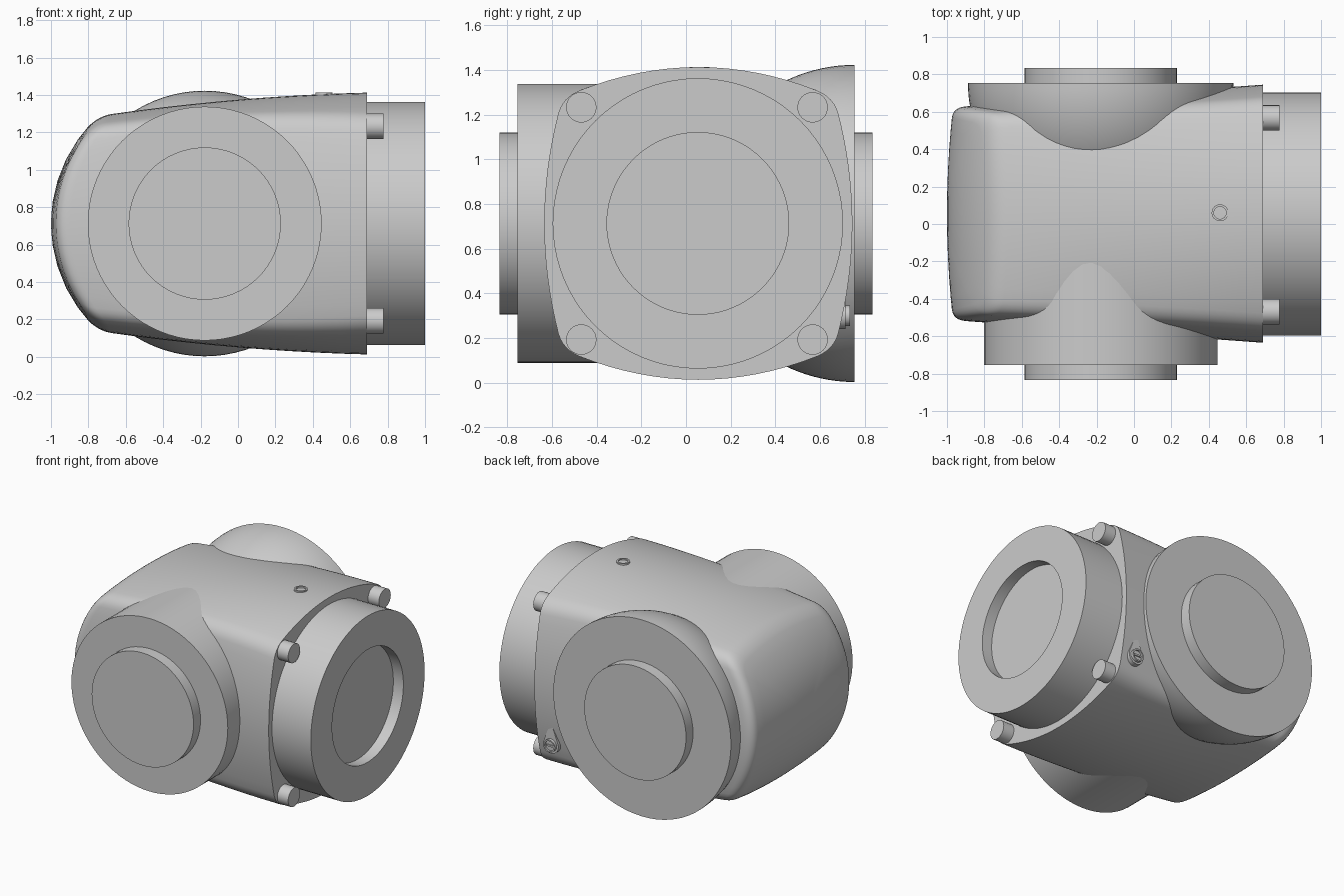
import bpy, bmesh, math
from mathutils import Vector

if "Cube" in bpy.data.objects:
    bpy.data.objects.remove(bpy.data.objects["Cube"])

CY, CZ = 0.055, 0.713      # axis of the body and collar
PX = -0.178                # axis of the side ports

grey = bpy.data.materials.new("plain grey")
grey.diffuse_color = (0.6, 0.6, 0.6, 1)
grey.use_nodes = True
grey.node_tree.nodes["Principled BSDF"].inputs["Base Color"].default_value = grey.diffuse_color


def finish(name, bm, angle=30):
    bmesh.ops.remove_doubles(bm, verts=bm.verts, dist=1e-5)
    bmesh.ops.recalc_face_normals(bm, faces=bm.faces)
    me = bpy.data.meshes.new(name)
    bm.to_mesh(me)
    bm.free()
    me.materials.append(grey)
    ob = bpy.data.objects.new(name, me)
    bpy.context.collection.objects.link(ob)
    me.polygons.foreach_set("use_smooth", [True] * len(me.polygons))
    me.set_sharp_from_angle(angle=math.radians(angle))
    return ob


def skin(bm, rings):
    """Bridge closed loops of points and cap both ends."""
    vs = [[bm.verts.new(p) for p in ring] for ring in rings]
    n = len(vs[0])
    for a, b in zip(vs, vs[1:]):
        for i in range(n):
            j = (i + 1) % n
            bm.faces.new((a[i], a[j], b[j], b[i]))
    bm.faces.new(vs[0])
    bm.faces.new(vs[-1])


def lathe(name, axis, centre, profile, n=64):
    """Revolve (position, radius) pairs about the x, y or z axis."""
    k = "xyz".index(axis)
    rings = []
    for t, r in profile:
        ring = []
        for i in range(n):
            a = 2 * math.pi * i / n
            p = Vector(centre)
            p[k] = t
            p[(k + 1) % 3] += r * math.cos(a)
            p[(k + 2) % 3] += r * math.sin(a)
            ring.append(p)
        rings.append(ring)
    bm = bmesh.new()
    skin(bm, rings)
    return finish(name, bm)


def bezier(a, b, c, t):
    return a * (1 - t) ** 2 + b * 2 * t * (1 - t) + c * t * t


# Body cross-section: bulged square that shrinks towards the left end
def section(x):
    d = 0.69 - x
    hz = 0.70 - 0.0258 * d - 0.0425 * d * d
    hy = 0.69 - 0.073 * d
    crown, bulge = 0.37 - 0.13 * d, 0.26 - 0.05 * d
    zc = hz * 0.8
    for _ in range(8):
        yc = hy - bulge * zc * zc
        zc = hz - crown * yc * yc
    ya, zb = yc - 0.075, zc - 0.07
    top = lambda y: Vector((y, hz - crown * y * y))
    side = lambda z: Vector((hy - bulge * z * z, z))
    q = [top(ya * i / 8) for i in range(8)]
    q += [bezier(top(ya), Vector((yc, zc)), side(zb), i / 6) for i in range(6)]
    q += [side(zb * (1 - i / 8)) for i in range(9)]
    flip = lambda pts, sy, sz: [Vector((p.x * sy, p.y * sz)) for p in pts]
    return (q[:-1] + flip(q[:0:-1], 1, -1)
            + flip(q[:-1], -1, -1) + flip(q[:0:-1], -1, 1))


# Curved left end surface
def end_x(p):
    return -1 + 0.775 - math.sqrt(0.775 ** 2 - p.y ** 2) + 0.1 * p.x ** 2


def place(x, p):
    return Vector((x, CY + p.x, CZ + p.y))


def build_body():
    n = len(section(0))
    columns = []
    for i in range(n):
        x = -0.85
        for _ in range(6):
            edge = section(x)[i]
            x = end_x(edge)
        col = [place(end_x(edge * s), edge * s)
               for s in (0.02, 0.2, 0.4, 0.6, 0.78)]
        inner = place(end_x(edge * 0.9), edge * 0.9)
        xs = x + 0.07
        outer = place(xs, section(xs)[i])
        col += [bezier(inner, place(x, edge), outer, t / 6) for t in range(7)]
        for k in range(1, 11):
            xk = xs + (0.69 - xs) * k / 10
            col.append(place(xk, section(xk)[i]))
        columns.append(col)
    bm = bmesh.new()
    skin(bm, list(zip(*columns)))
    finish("body", bm, 40)


build_body()

# Front port: straight flange and raised disc
lathe("front_flange", "y", (PX, 0, CZ), [(0.0, 0.625), (-0.755, 0.625)], 80)
lathe("front_disc", "y", (PX, 0, CZ), [(-0.74, 0.407), (-0.835, 0.407)])

# Back port: domed flange and raised disc
R = 0.71
dome = [(0.755 - R * math.sin(a), R * math.cos(a))
        for a in (math.radians(42 * i / 14) for i in range(15))]
lathe("back_dome", "y", (PX, 0, CZ), dome, 80)
lathe("back_disc", "y", (PX, 0, CZ), [(0.74, 0.407), (0.835, 0.407)])

# Right collar with a shallow round recess
lathe("collar", "x", (0, CY - 0.002, CZ),
      [(0.62, 0.65), (1.0, 0.65), (1.0, 0.407), (0.92, 0.407)], 80)

# Four bolt heads around the collar
for sy in (-1, 1):
    for sz in (-1, 1):
        lathe("bolt_head", "x", (0, 0.049 + sy * 0.518, CZ + sz * 0.52),
              [(0.65, 0.068), (0.777, 0.068)], 32)

# Teardrop boss on the back with a slotted screw
SX, SZ = 0.58, 0.30
bm = bmesh.new()
outline = [(SX + 0.06 * math.cos(a), SZ + 0.06 * math.sin(a))
           for a in (math.radians(160 + 220 * i / 20) for i in range(21))]
outline.append((SX, SZ + 0.17))
skin(bm, [[(x, y, z) for x, z in outline] for y in (0.62, 0.715)])
finish("screw_boss", bm)
lathe("screw_head", "y", (SX, 0, SZ),
      [(0.66, 0.046), (0.735, 0.046), (0.735, 0.036), (0.722, 0.036)], 32)
bm = bmesh.new()
bmesh.ops.create_cube(bm, size=1)
for v in bm.verts:
    v.co = Vector((SX + v.co.x * 0.06, 0.724 + v.co.y * 0.012, SZ + v.co.z * 0.012))
finish("screw_bar", bm)

# Small dial ring on the top
lathe("dial_ring", "z", (0.46, 0.06, 0),
      [(1.39, 0.045), (1.414, 0.045), (1.414, 0.033), (1.40, 0.033)], 24)
